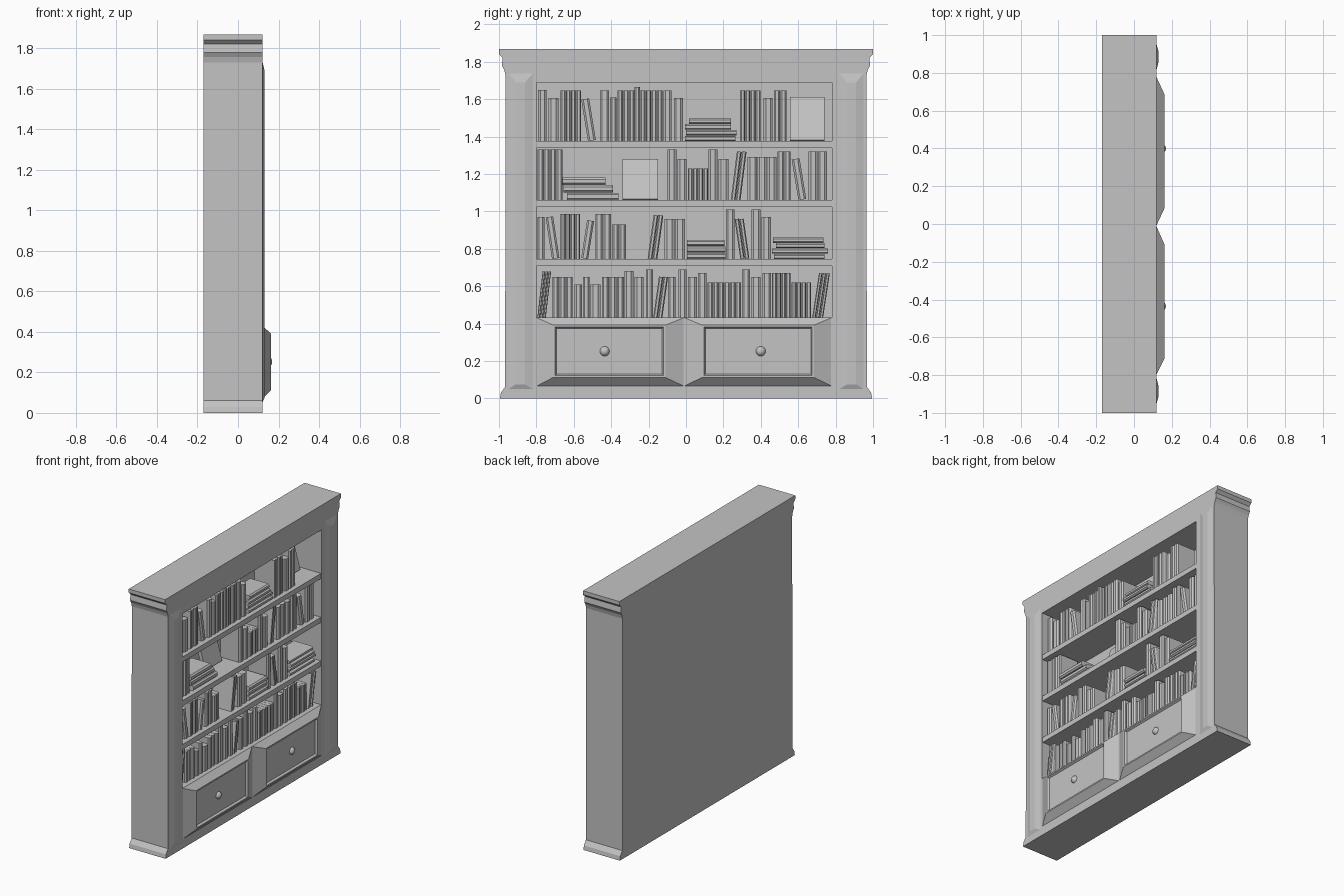
import bpy, bmesh, math
from mathutils import Matrix, Vector

if "Cube" in bpy.data.objects:
    bpy.data.objects.remove(bpy.data.objects["Cube"])

grey = bpy.data.materials.new("plain grey")
grey.diffuse_color = (0.55, 0.55, 0.55, 1)
grey.use_nodes = True
grey.node_tree.nodes["Principled BSDF"].inputs["Base Color"].default_value = grey.diffuse_color

BACK, FRONT = -0.17, 0.12        # carcass depth, the open side faces +x
Y0, Y1 = -0.80, 0.78             # opening
INNER = -0.12                    # front of the back panel
SHELVES = (0.43, 0.745, 1.06, 1.375)


def finish(name, bm):
    bmesh.ops.recalc_face_normals(bm, faces=bm.faces)
    me = bpy.data.meshes.new(name)
    bm.to_mesh(me)
    bm.free()
    me.materials.append(grey)
    ob = bpy.data.objects.new(name, me)
    bpy.context.collection.objects.link(ob)
    return ob


def loft(bm, loops, cap_start=True):
    """Skin a row of equal-length point loops and cap the ends."""
    rows = [[bm.verts.new(p) for p in lp] for lp in loops]
    n = len(rows[0])
    for a, b in zip(rows, rows[1:]):
        for i in range(n):
            j = (i + 1) % n
            bm.faces.new((a[i], a[j], b[j], b[i]))
    if cap_start:
        bm.faces.new(rows[0][::-1])
    bm.faces.new(rows[-1])
    return [v for r in rows for v in r]


def rect(x, ya, yb, za, zb):
    return [(x, ya, za), (x, yb, za), (x, yb, zb), (x, ya, zb)]


def box(bm, xa, xb, ya, yb, za, zb):
    return loft(bm, [rect(xa, ya, yb, za, zb), rect(xb, ya, yb, za, zb)])


# carcass: moulded outline extruded in depth, with the opening cut out
side = [(0.995, 0), (0.99, 0.03), (0.967, 0.062), (0.965, 1.73), (0.972, 1.757),
        (0.985, 1.78), (0.98, 1.82), (1.0, 1.84), (1.0, 1.867)]
outline = side + [(-y, z) for y, z in reversed(side)]
bm = bmesh.new()
loft(bm, [[(x, y, z) for y, z in outline] for x in (BACK, FRONT)])
carcass = finish("carcass", bm)
bm = bmesh.new()
box(bm, INNER, 0.3, Y0, Y1, SHELVES[0], 1.69)
cutter = finish("opening_cutter", bm)
mod = carcass.modifiers.new("opening", "BOOLEAN")
mod.operation, mod.solver, mod.object = "DIFFERENCE", "EXACT", cutter
bpy.context.view_layer.objects.active = carcass
bpy.ops.object.modifier_apply(modifier=mod.name)
bpy.data.objects.remove(cutter)

# shelves
for z in SHELVES[1:]:
    bm = bmesh.new()
    box(bm, INNER, FRONT - 0.005, Y0, Y1, z - 0.037, z)
    finish("shelf", bm)

# raised pilasters with pointed ends
for s in (-1, 1):
    bm = bmesh.new()
    loft(bm, [rect(FRONT - 0.002, s * 0.81, s * 0.955, 0.045, 1.745),
              rect(0.131, s * 0.862, s * 0.91, 0.075, 1.69)])
    finish("pilaster", bm)

# drawers: sloped surround, recessed front, round knob
for ya, yb, fa, fb in ((Y0, -0.01, -0.71, -0.11), (-0.01, Y1, 0.085, 0.685)):
    bm = bmesh.new()
    loft(bm, [rect(FRONT - 0.002, ya, yb, 0.065, 0.432),
              rect(0.162, fa, fb, 0.112, 0.392),
              rect(0.162, fa + 0.01, fb - 0.01, 0.122, 0.382),
              rect(0.148, fa + 0.018, fb - 0.018, 0.13, 0.374)])
    finish("drawer_front", bm)
    bm = bmesh.new()
    knob_y = -0.435 if ya < -0.5 else 0.40
    bmesh.ops.create_uvsphere(bm, u_segments=16, v_segments=10, radius=0.027,
                              matrix=Matrix.Translation((0.142, knob_y, 0.252)))
    for f in bm.faces:
        f.smooth = True
    finish("drawer_knob", bm)


def book(bm, y, z, w, h, angle=0.0, spine=0.085, back=-0.07):
    """One book with a chamfered spine; its lowest, leftmost point lands on y, z."""
    sec = [(back, 0), (spine - 0.01, 0), (spine, 0.25 * w), (spine, 0.75 * w),
           (spine - 0.01, w), (back, w)]
    vs = loft(bm, [[(px, py, pz) for px, py in sec] for pz in (0, h)])
    bmesh.ops.rotate(bm, verts=vs, cent=(0, 0, 0), matrix=Matrix.Rotation(angle, 3, "X"))
    low = Vector((0, y - min(v.co.y for v in vs), z - min(v.co.z for v in vs)))
    bmesh.ops.translate(bm, verts=vs, vec=low)


def group(bm, z, y, width, h, n=1, lean=0):
    """A run of books in hundredths of a unit; lean +1 tips the tops towards +y."""
    y, width, h = y / 100, width / 100, h / 100
    w, a = width / n, 0.0
    if lean:
        w = width * (0.55 if n == 1 else 0.62) / n
        a = -lean * math.asin((width - n * w) / h)
    for i in range(n):
        gap = 0.0015
        book(bm, y + i * w / math.cos(a), z, w - gap, h, a, spine=0.085 - 0.004 * (i % 2))


def stack(bm, z, thick, layers):
    """Books lying flat, given as (start, length) in hundredths."""
    for i, (y, length) in enumerate(layers):
        book(bm, y / 100, z + i * thick, thick - 0.002, length / 100, math.pi / 2,
             spine=0.09 - 0.006 * (i % 2))


def face_out(name, z, ya, yb, h):
    """A book shown cover-on, leaning on the back panel."""
    bm = bmesh.new()
    vs = box(bm, 0, 0.025, ya, yb, 0, h)
    bmesh.ops.rotate(bm, verts=vs, cent=(0, 0, 0), matrix=Matrix.Rotation(-0.28, 3, "Y"))
    bmesh.ops.translate(bm, verts=vs, vec=(-0.045, 0, z - min(v.co.z for v in vs)))
    finish(name, bm)


def fill(name, z, groups, stacks=()):
    bm = bmesh.new()
    for g in groups:
        group(bm, z, *g)
    for thick, layers in stacks:
        stack(bm, z, thick, layers)
    finish(name, bm)


# books, top shelf downwards: (start, width, height, count, lean)
fill("books_top_shelf", SHELVES[3],
     [(-79, 4.5, 27.5), (-73.5, 5.5, 23), (-67, 11, 27, 4), (-56, 8, 22.5, 1, -1),
      (-46, 5, 27), (-40.5, 3.5, 23.5), (-36.5, 9, 27, 3), (-27.5, 3, 29), (-24.5, 12, 27, 4),
      (-12, 4.5, 27), (-6.5, 5, 23), (29, 11, 27, 4), (41.5, 5, 23), (47, 7, 27, 2)],
     [(0.031, [(-0.5, 27), (0, 27), (-0.5, 24.5), (1.5, 22.5)])])
fill("books_third_shelf", SHELVES[2],
     [(-79.5, 13.5, 27, 4), (-10, 5, 27), (-4.5, 5, 22), (1, 11, 17, 4), (12, 5, 27),
      (17.5, 5.5, 22), (24, 8.5, 26, 2, 1), (33, 15.5, 23, 3), (49, 7, 26, 2),
      (56.5, 8, 22, 1, -1), (65.5, 10, 26, 2)],
     [(0.041, [(-63.5, 27.5), (-65.5, 26.5), (-66, 23)])])
fill("books_second_shelf", SHELVES[1],
     [(-79.5, 4, 22.5), (-75, 7.5, 22.5, 1, -1), (-67, 10.5, 24, 4), (-56, 7, 20.5, 1, 1),
      (-48.5, 8.5, 24, 2), (-39.5, 7.5, 18.5, 2), (-20.5, 8.5, 23.5, 2, 1), (-11.5, 11, 21.5, 2),
      (21.5, 4.5, 26.5), (26, 8, 21.5, 2, -1), (35, 5, 26.5), (40.5, 5, 22.5)],
     [(0.035, [(0.5, 20.5), (0.5, 20.5), (0.5, 20)]),
      (0.029, [(47, 27), (46, 30), (48, 26), (46.5, 27)])])
fill("books_bottom_shelf", SHELVES[0],
     [(-79.5, 7.5, 25, 3, 1), (-71.5, 11, 22, 3), (-59.5, 4, 18), (-55, 3.5, 22), (-51, 5.5, 18),
      (-45, 12, 22, 3), (-33, 5, 25), (-27.5, 5, 22), (-21.5, 4, 26), (-17.5, 8, 22, 2, 1),
      (-9.5, 4, 22), (-4, 4.5, 26), (1, 5, 22), (6.5, 4.5, 24), (11.5, 18, 19, 6),
      (30, 4.5, 26), (35, 5, 22), (41, 4.5, 24), (46, 10, 24, 4), (56.5, 10.5, 19, 4),
      (67.5, 9.5, 24, 3, 1)])
face_out("face_out_book_top", SHELVES[3], 0.555, 0.74, 0.238)
face_out("face_out_book_third", SHELVES[2], -0.34, -0.15, 0.223)
